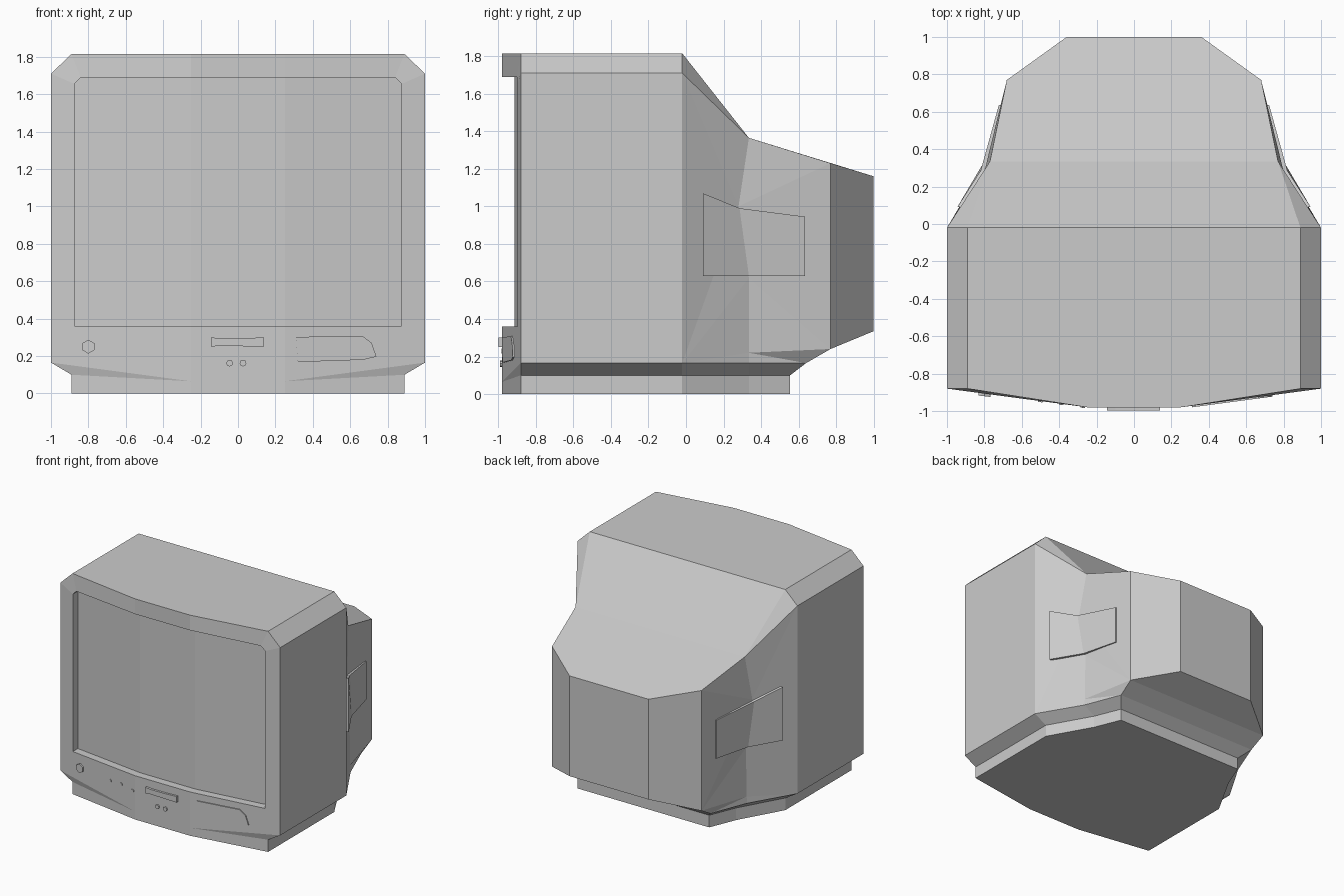
import bpy, bmesh, math
from mathutils import Vector

cube = bpy.data.objects.get("Cube")
if cube:
    bpy.data.objects.remove(cube, do_unlink=True)

grey = bpy.data.materials.new("light_grey")
grey.use_nodes = True
grey.diffuse_color = (0.6, 0.6, 0.6, 1)
grey.node_tree.nodes["Principled BSDF"].inputs["Base Color"].default_value = (0.6, 0.6, 0.6, 1)


def front_y(x):
    """Depth of the bowed front at x."""
    return -0.98 + max(0, abs(x) - 0.25) * 0.133


def flip(p):
    return Vector((-p[0], p[1], p[2]))


def finish(bm, name):
    bmesh.ops.remove_doubles(bm, verts=bm.verts, dist=0.0001)
    bmesh.ops.recalc_face_normals(bm, faces=bm.faces)
    mesh = bpy.data.meshes.new(name)
    bm.to_mesh(mesh)
    bm.free()
    mesh.materials.append(grey)
    obj = bpy.data.objects.new(name, mesh)
    bpy.context.collection.objects.link(obj)
    return obj


def pair(bm, *pts):
    """A face and its mirror image."""
    bm.faces.new([bm.verts.new(p) for p in pts])
    bm.faces.new([bm.verts.new(flip(p)) for p in reversed(pts)])


def span(bm, *pts):
    """A face running across the centre line."""
    loop = list(pts) + [flip(p) for p in reversed(pts)]
    bm.faces.new([bm.verts.new(p) for p in loop])


def plate(name, outline, front, back):
    """A plate with an x-z outline that follows the bowed front."""
    bm = bmesh.new()
    bm.faces.new([bm.verts.new((x, 0, z)) for x, z in outline])
    for x in (-0.25, 0.25):
        bmesh.ops.bisect_plane(bm, geom=bm.verts[:] + bm.edges[:] + bm.faces[:],
                               plane_co=(x, 0, 0), plane_no=(1, 0, 0))
    rear = bm.verts[:]
    grown = bmesh.ops.extrude_face_region(bm, geom=bm.faces[:], use_keep_orig=True)
    fore = [v for v in grown["geom"] if isinstance(v, bmesh.types.BMVert)]
    for group, offset in ((rear, back), (fore, front)):
        for v in group:
            v.co.y = front_y(v.co.x) + offset
    return finish(bm, name)


def disc(x, z, r, n):
    turn = math.tau / n
    return [(x + r * math.sin(i * turn), z + r * math.cos(i * turn)) for i in range(n)]


# Cabinet corner points, left half
top = [(0.25, -0.98, 1.815), (0.89, -0.88, 1.815), (0.89, -0.02, 1.815)]
shoulder = [(1, -0.88, 1.71), (1, -0.02, 1.71)]
skirt = [(1, -0.88, 0.165), (1, -0.02, 0.165), (0.79, 0.335, 0.165), (0.67, 0.64, 0.165)]
foot_xy = [(0.25, -0.98), (0.89, -0.88), (0.89, -0.02), (0.69, 0.335), (0.60, 0.555)]
foot = [(x, y, 0) for x, y in foot_xy]
ledge = [(x, y, 0.1) for x, y in foot_xy]
ledge[0] = (0.25, -0.98, 0.065)
opening = [(0.25, 1.69), (0.84, 1.69), (0.875, 1.655), (0.875, 0.36), (0.25, 0.36)]
rim = [(x, front_y(x), z) for x, z in opening]
sunk = [(x, y + 0.07, z) for x, y, z in rim]
waist_top = (0.77, 0.335, 1.365)
waist_mid = (0.80, 0.28, 1.0)
waist_low = (0.78, 0.335, 0.62)
waist_end = (0.787, 0.335, 0.22)
tail_top, tail_low = (0.68, 0.77, 1.23), (0.68, 0.77, 0.24)
back_top, back_low = (0.36, 1.0, 1.16), (0.36, 1.0, 0.335)

cab = bmesh.new()
# Front frame and screen recess
pair(cab, top[0], top[1], rim[1], rim[0])
pair(cab, top[1], shoulder[0], rim[2], rim[1])
pair(cab, shoulder[0], skirt[0], rim[3], rim[2])
pair(cab, skirt[0], ledge[0], rim[4], rim[3])
pair(cab, skirt[0], ledge[1], ledge[0])
span(cab, top[0], rim[0])
span(cab, rim[4], ledge[0])
for i in range(4):
    pair(cab, rim[i], rim[i + 1], sunk[i + 1], sunk[i])
for i in (0, 4):
    span(cab, rim[i], sunk[i])
# Top, shoulders and sides
span(cab, *top)
pair(cab, top[1], top[2], shoulder[1], shoulder[0])
pair(cab, shoulder[0], shoulder[1], skirt[1], skirt[0])
# Tapering waist
span(cab, top[2], waist_top)
pair(cab, top[2], waist_top, shoulder[1])
pair(cab, shoulder[1], waist_top, waist_mid)
pair(cab, shoulder[1], waist_mid, skirt[1])
pair(cab, skirt[1], waist_mid, waist_low)
pair(cab, skirt[1], waist_low, waist_end)
pair(cab, skirt[1], waist_end, skirt[2])
# Tube housing
pair(cab, waist_top, tail_top, waist_mid)
pair(cab, waist_mid, tail_top, tail_low)
pair(cab, waist_mid, tail_low, waist_low)
pair(cab, waist_low, tail_low, waist_end)
pair(cab, waist_end, tail_low, skirt[3])
pair(cab, waist_end, skirt[3], skirt[2])
pair(cab, tail_top, back_top, back_low, tail_low)
span(cab, waist_top, tail_top, back_top)
span(cab, back_top, back_low)
span(cab, back_low, tail_low)
span(cab, tail_low, skirt[3])
# Under-chamfer and plinth
for i in range(3):
    pair(cab, skirt[i], skirt[i + 1], ledge[i + 2], ledge[i + 1])
span(cab, skirt[3], ledge[4])
for i in range(4):
    pair(cab, ledge[i], ledge[i + 1], foot[i + 1], foot[i])
span(cab, ledge[0], foot[0])
span(cab, ledge[4], foot[4])
span(cab, *foot)
finish(cab, "cabinet")

# Screen
plate("screen", opening + [(-x, z) for x, z in reversed(opening)], 0.065, 0.1)

# Side panels wrapped round the waist
outer = [[(0.945, 0.09, 1.07), (0.945, 0.09, 0.63)],
         [(0.82, 0.285, 0.99), (0.80, 0.335, 0.63)],
         [(0.723, 0.635, 0.945), (0.723, 0.635, 0.63)]]
inner = [[(x - 0.05, y, z) for x, y, z in row] for row in outer]
panels = bmesh.new()
for i in range(2):
    for rows in (outer, inner):
        pair(panels, rows[i][0], rows[i + 1][0], rows[i + 1][1], rows[i][1])
    for k in (0, 1):
        pair(panels, outer[i][k], outer[i + 1][k], inner[i + 1][k], inner[i][k])
for i in (0, 2):
    pair(panels, outer[i][0], outer[i][1], inner[i][1], inner[i][0])
finish(panels, "side_panels")

# Front controls
plate("power_knob", disc(-0.80, 0.25, 0.037, 6), -0.014, 0.02)
for i, (x, z) in enumerate([(-0.5, 0.24), (-0.39, 0.245), (-0.275, 0.23)]):
    plate(f"small_button_{i + 1}", disc(x, z, 0.014, 6), -0.006, 0.02)
for i, x in enumerate((-0.045, 0.027)):
    plate(f"round_button_{i + 1}", disc(x, 0.162, 0.018, 8), -0.01, 0.02)
plate("control_bar", [(-0.145, 0.25), (-0.10, 0.255), (0.14, 0.25), (0.14, 0.30),
                      (0.03, 0.295), (-0.10, 0.295), (-0.145, 0.30)], -0.018, 0.02)
plate("control_door", [(0.32, 0.168), (0.67, 0.18), (0.74, 0.197), (0.715, 0.27),
                       (0.665, 0.308), (0.31, 0.302)], -0.008, 0.02)
